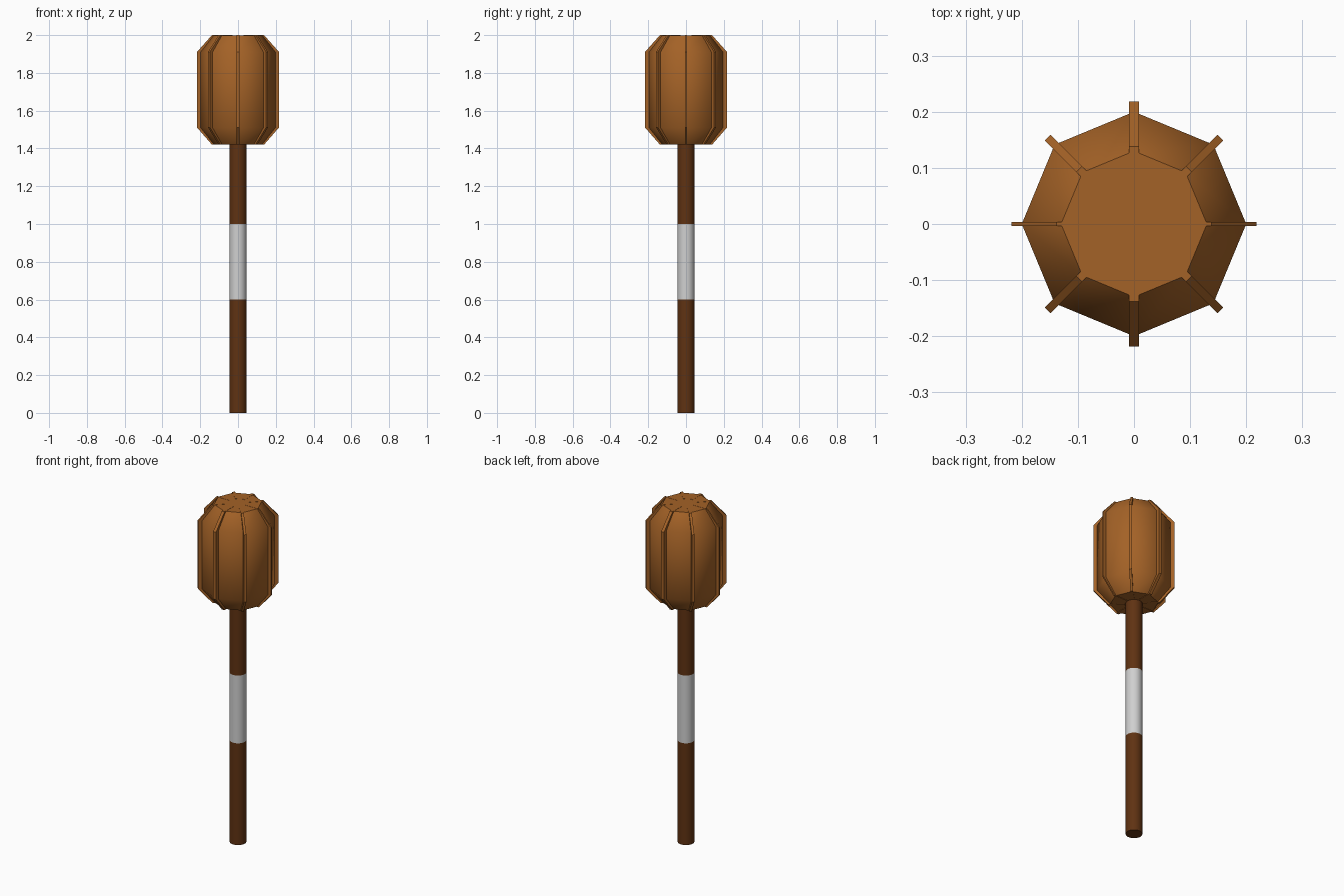
import bpy, bmesh, math
from mathutils import Matrix

if "Cube" in bpy.data.objects:
    bpy.data.objects.remove(bpy.data.objects["Cube"])


def material(name, rgb):
    m = bpy.data.materials.new(name)
    m.diffuse_color = (*rgb, 1)
    m.use_nodes = True
    m.node_tree.nodes["Principled BSDF"].inputs["Base Color"].default_value = m.diffuse_color
    return m


HEAD = material("warm brown", (0.37, 0.122, 0.02))
WOOD = material("dark brown", (0.115, 0.032, 0.006))
WRAP = material("light grey", (0.63, 0.63, 0.63))


def finish(bm, name, mats, angle):
    bmesh.ops.recalc_face_normals(bm, faces=bm.faces)
    me = bpy.data.meshes.new(name)
    bm.to_mesh(me)
    bm.free()
    for m in mats:
        me.materials.append(m)
    ob = bpy.data.objects.new(name, me)
    bpy.context.collection.objects.link(ob)
    bpy.ops.object.select_all(action='DESELECT')
    ob.select_set(True)
    bpy.context.view_layer.objects.active = ob
    bpy.ops.object.shade_smooth_by_angle(angle=math.radians(angle))
    return ob


def lathe(bm, profile, sides):
    """Closed solid of revolution through (radius, height) rings."""
    rings = [[bm.verts.new((r * math.cos(2 * math.pi * i / sides),
                            r * math.sin(2 * math.pi * i / sides), z))
              for i in range(sides)] for r, z in profile]
    for a, b in zip(rings, rings[1:]):
        for i in range(sides):
            j = (i + 1) % sides
            bm.faces.new((a[i], a[j], b[j], b[i]))
    bm.faces.new(rings[0])
    bm.faces.new(rings[-1])


# Shaft with a pale grip band
bm = bmesh.new()
lathe(bm, [(0.045, z) for z in (0, 0.6, 1.0, 1.43)], 32)
for f in bm.faces:
    f.material_index = int(0.6 < f.calc_center_median().z < 1.0)
finish(bm, "shaft", [WOOD, WRAP], 40)

# Eight-sided head with chamfered ends
bm = bmesh.new()
lathe(bm, [(0.13, 1.422), (0.2, 1.51), (0.2, 1.91), (0.13, 1.999)], 8)
finish(bm, "head", [HEAD], 46)

# Thin flanges along the corners of the head
bm = bmesh.new()
outline = [(0.05, 1.42), (0.138, 1.42), (0.218, 1.512),
           (0.218, 1.91), (0.138, 2.0), (0.05, 2.0)]
for k in range(8):
    half = (0.004, 0.007, 0.009, 0.007)[k % 4]
    turn = Matrix.Rotation(k * math.pi / 4, 4, 'Z')
    sides = [[bm.verts.new(turn @ Matrix.Translation((r, s * half, z)).translation)
              for r, z in outline] for s in (-1, 1)]
    a, b = sides
    bm.faces.new(a)
    bm.faces.new(b)
    for i in range(len(outline)):
        j = (i + 1) % len(outline)
        bm.faces.new((a[i], a[j], b[j], b[i]))
finish(bm, "flanges", [HEAD], 30)
